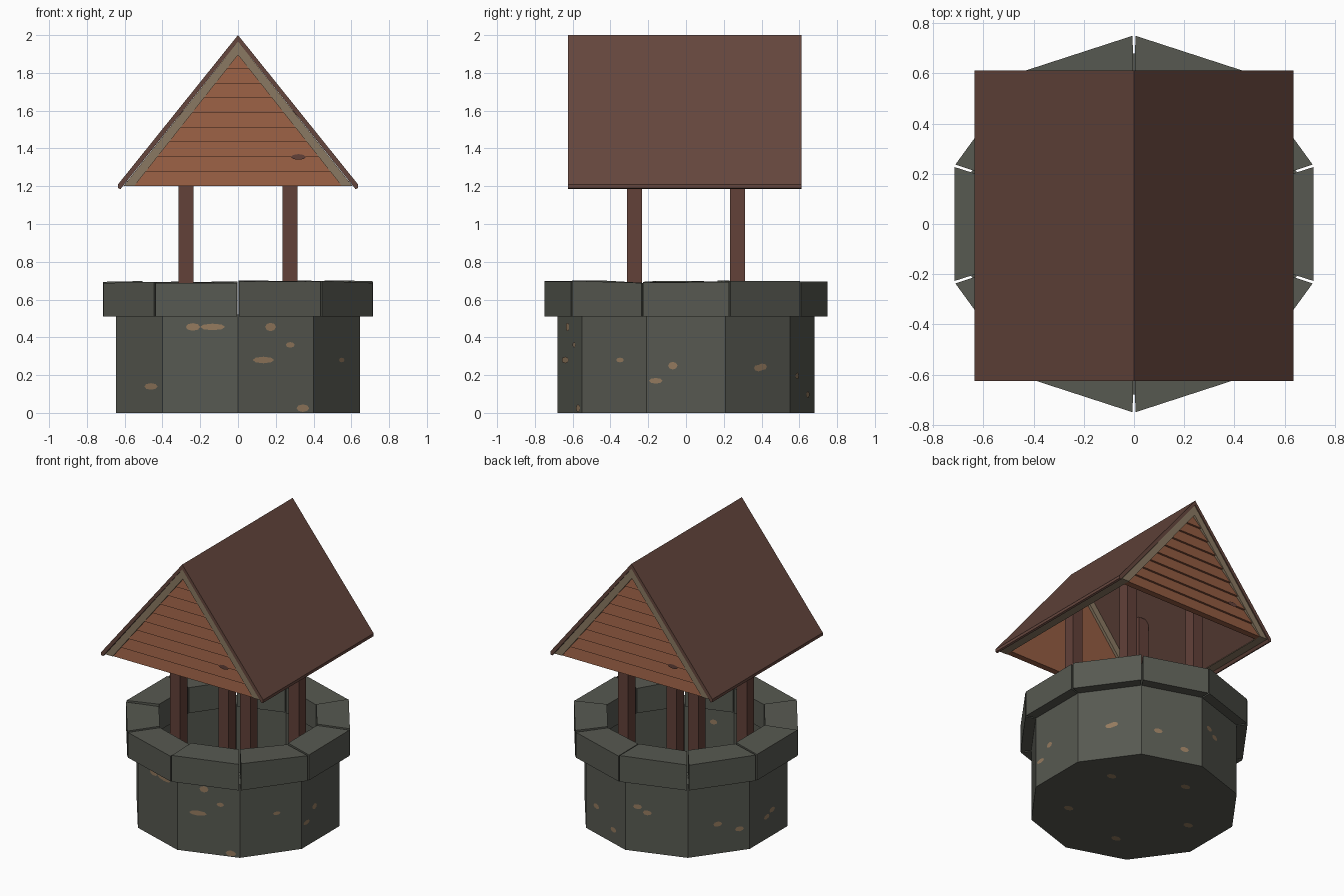
import bpy, math, random
from mathutils import Vector

if "Cube" in bpy.data.objects:
    bpy.data.objects.remove(bpy.data.objects["Cube"])

random.seed(4)


def material(name, rgb):
    m = bpy.data.materials.new(name)
    lin = [((c / 255 + 0.055) / 1.055) ** 2.4 for c in rgb]
    m.diffuse_color = (*lin, 1)
    m.use_nodes = True
    m.node_tree.nodes["Principled BSDF"].inputs["Base Color"].default_value = m.diffuse_color
    return m


STONE = material("grey stone", (87, 89, 81))
ROOF = material("dark brown roof", (101, 70, 61))
POST = material("brown post", (98, 65, 57))
PLANK = material("orange brown planks", (148, 92, 66))
TRIM = material("beige trim", (138, 121, 98))
SPOT = material("tan patch", (148, 122, 94))


def add(name, verts, faces, mat):
    me = bpy.data.meshes.new(name)
    me.from_pydata([tuple(v) for v in verts], [], faces)
    me.materials.append(mat)
    ob = bpy.data.objects.new(name, me)
    bpy.context.collection.objects.link(ob)
    return ob


def prism_y(name, pts, y0, y1, mat):
    """Extrude an x/z outline (counter-clockwise seen from the front) along y."""
    n = len(pts)
    verts = [(x, y, z) for y in (y0, y1) for x, z in pts]
    faces = [tuple(range(n)), tuple(range(2 * n - 1, n - 1, -1))]
    faces += [(i, i + n, (i + 1) % n + n, (i + 1) % n) for i in range(n)]
    return add(name, verts, faces, mat)


def box(name, x0, x1, y0, y1, z0, z1, mat):
    return prism_y(name, [(x0, z0), (x1, z0), (x1, z1), (x0, z1)], y0, y1, mat)


def polar(r, deg, z):
    a = math.radians(deg)
    return (r * math.cos(a), r * math.sin(a), z)


# Ten-sided well wall: outer wall, hollow inside and floor
N, STEP = 10, 36
profile = [(0.68, 0), (0.68, 0.52), (0.54, 0.52), (0.54, 0.04)]
verts = [polar(r, -90 + STEP * k, z) for r, z in profile for k in range(N)]
faces = [tuple(range(N - 1, -1, -1)), tuple(range(3 * N, 4 * N))]
for j in range(3):
    for k in range(N):
        a, b = j * N + k, j * N + (k + 1) % N
        faces.append((a, b, b + N, a + N))
add("well_wall", verts, faces, STONE)

# Separate rim stones with slightly uneven tops
for k in range(N):
    a0, a1 = -90 + STEP * k + 0.4, -90 + STEP * (k + 1) - 0.4
    verts = []
    for a in (a0, a1):
        top = 0.70 - random.uniform(0, 0.013)
        verts += [polar(0.53, a, 0.51), polar(0.75, a, 0.51),
                  polar(0.75, a, top), polar(0.53, a, top - random.uniform(-0.005, 0.005))]
    faces = [(0, 1, 2, 3), (7, 6, 5, 4)]
    faces += [(i, i + 4, (i + 1) % 4 + 4, (i + 1) % 4) for i in range(4)]
    add(f"rim_stone_{k + 1}", verts, faces, STONE)


# Thin irregular patches of tan on flat surfaces
def patch(name, centre, u, v, w, h, mat=SPOT):
    c, u, v = Vector(centre), Vector(u), Vector(v)
    pts = [c + u * (w / 2 * math.cos(i * math.pi / 4)) + v * (h / 2 * math.sin(i * math.pi / 4))
           for i in range(8)]
    return add(name, pts, [tuple(range(8))], mat)


def wall_patch(k, s, z, w, h, radius=0.68, inward=False):
    mid = math.radians(-72 + STEP * k)
    n = Vector((math.cos(mid), math.sin(mid), 0))
    t = Vector((-n.y, n.x, 0))
    d = radius * math.cos(math.pi / N) + (-0.003 if inward else 0.003)
    patch("stone_patch", n * d + t * s + Vector((0, 0, z)), -t if inward else t, (0, 0, 1), w, h)


for p in [(9, -0.04, 0.455, 0.08, 0.04), (9, 0.07, 0.455, 0.14, 0.035),
          (0, -0.03, 0.455, 0.06, 0.045), (0, -0.07, 0.28, 0.12, 0.035),
          (0, 0.08, 0.36, 0.05, 0.03), (0, 0.15, 0.025, 0.07, 0.04),
          (8, 0.11, 0.14, 0.12, 0.035), (1, 0.04, 0.28, 0.05, 0.025),
          (2, -0.07, 0.25, 0.05, 0.04), (2, -0.16, 0.17, 0.07, 0.03)]:
    wall_patch(*p)
for k in range(3, 8):
    for i in range(2):
        wall_patch(k, random.uniform(-0.14, 0.14), random.uniform(0.08, 0.46), 0.06, 0.035)
for k in range(0, N, 2):
    wall_patch(k, random.uniform(-0.1, 0.1), random.uniform(0.25, 0.48), 0.05, 0.035, 0.54, True)
for i in range(5):
    x, y, _ = polar(0.42, 30 + 72 * i, 0)
    patch("base_patch", (x, y, -0.001), (1, 0, 0), (0, -1, 0), 0.07, 0.05)

# Four posts standing in the well
for sx, side in ((-1, "left"), (1, "right")):
    for sy, end in ((-1, "front"), (1, "back")):
        x, y = sx * 0.275, sy * 0.272
        box(f"{end}_{side}_post", x - 0.04, x + 0.04, y - 0.04, y + 0.04, 0.04, 1.6, POST)


# Roof: thin folded slab
def mirrored(outer, inner):
    """Close a chevron outline from its right half (apex to eave, eave to inner apex)."""
    right = outer + inner
    left = [(-x, z) for x, z in right if x > 0][::-1]
    return [outer[0]] + left[::-1] + [inner[-1]] + [p for p in right[::-1] if p[0] > 0]


Y0, Y1 = -0.625, 0.612
prism_y("roof", mirrored([(0, 2.0), (0.635, 1.21)],
                         [(0.635, 1.19), (0.622, 1.185), (0, 1.966)]), Y0, Y1, ROOF)

# Beige gable boards and eave strips
barge = mirrored([(0, 1.966)], [(0.607, 1.2), (0.55, 1.2), (0, 1.895)])
prism_y("front_gable_board", barge, Y0 + 0.006, -0.55, TRIM)
prism_y("back_gable_board", barge, 0.54, Y1 - 0.006, TRIM)
for s, side in ((-1, "left"), (1, "right")):
    tri = [(0.55, 1.2), (0.607, 1.2), (0.582, 1.233)]
    if s < 0:
        tri = [(-x, z) for x, z in tri][::-1]
    prism_y(f"{side}_eave_strip", tri, -0.56, 0.55, TRIM)

# Overlapping gable planks, leaning out at the lower edge
ROWS = 9
for s, end, y in ((-1, "front", -0.6), (1, "back", 0.587)):
    for i in range(ROWS):
        z0, z1 = (1.2 + 0.7 * (i + d) / ROWS for d in (0, 1))
        w0, w1 = (0.56 * (1.9 - z) / 0.7 + 0.0005 for z in (z0, z1))
        yo, yi, yb = y + s * 0.014, y, y - s * 0.03
        verts = [(-w0, yo, z0), (w0, yo, z0), (w1, yi, z1), (-w1, yi, z1),
                 (-w0, yb, z0), (w0, yb, z0), (w1, yb, z1), (-w1, yb, z1)]
        faces = [(0, 1, 2, 3), (7, 6, 5, 4), (0, 4, 5, 1), (3, 2, 6, 7), (1, 5, 6, 2), (0, 3, 7, 4)]
        if s > 0:
            faces = [f[::-1] for f in faces]
        add(f"{end}_gable_plank_{i + 1}", verts, faces, PLANK)
    patch(f"{end}_gable_knot", (-s * 0.32, y + s * 0.017, 1.355), (-s, 0, 0), (0, 0, 1), 0.08, 0.03, POST)
